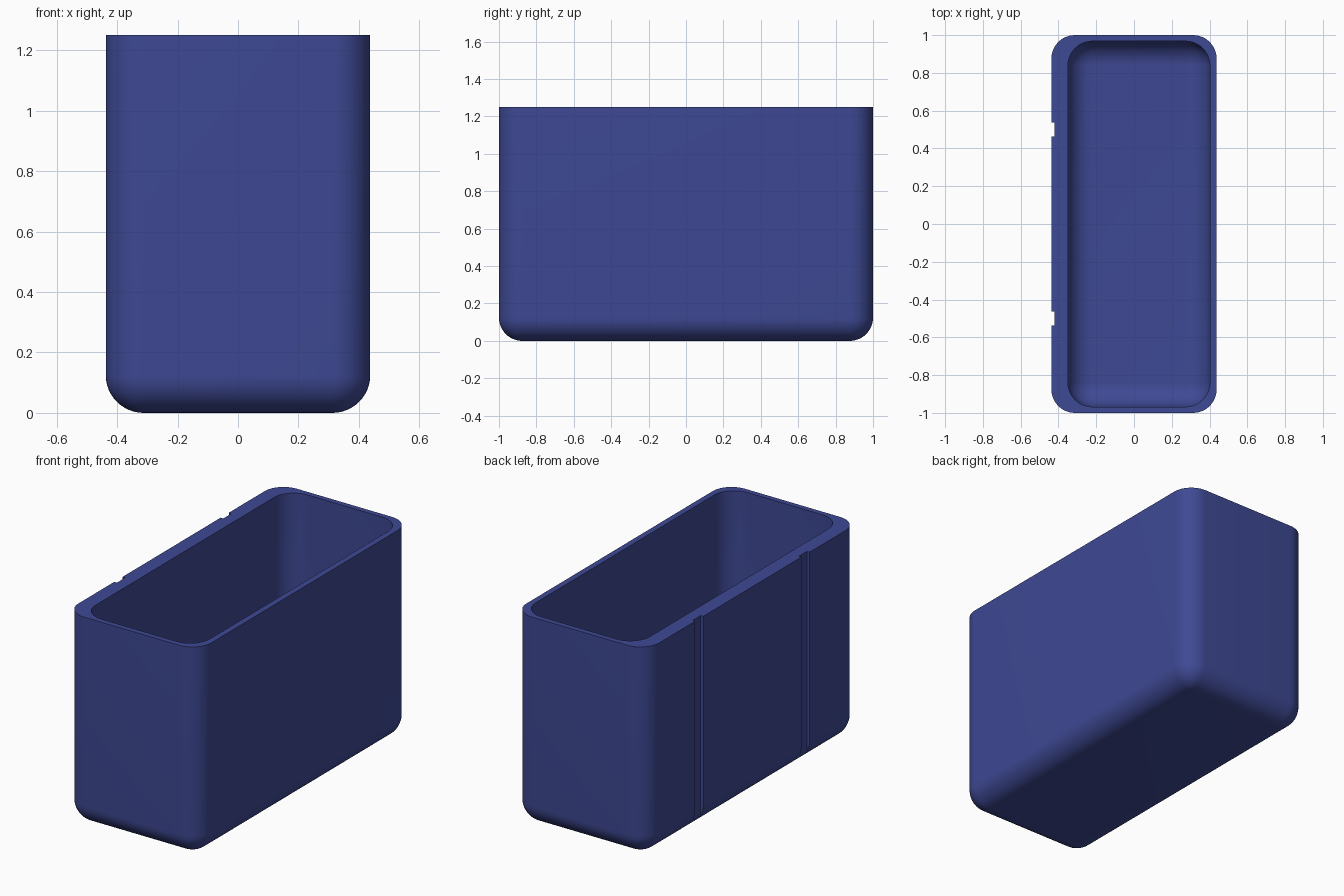
import bpy, bmesh, math

if "Cube" in bpy.data.objects:
    bpy.data.objects.remove(bpy.data.objects["Cube"])

SEG = 12  # steps per rounded quarter


def ring(bm, x0, x1, y0, y1, r, z):
    """Rounded rectangle of vertices at height z."""
    verts = []
    corners = [(x1 - r, y1 - r), (x0 + r, y1 - r), (x0 + r, y0 + r), (x1 - r, y0 + r)]
    for q, (cx, cy) in enumerate(corners):
        for i in range(SEG + 1):
            a = math.pi / 2 * (q + i / SEG)
            verts.append(bm.verts.new((cx + r * math.cos(a), cy + r * math.sin(a), z)))
    return verts


def join(bm, a, b):
    n = len(a)
    for i in range(n):
        bm.faces.new((a[i], a[(i + 1) % n], b[(i + 1) % n], b[i]))


def shell(bm, x0, x1, y0, y1, z0, z1, r):
    """Open-topped shell with ball-rounded lower edges; returns the rim ring."""
    rings = []
    for k in range(SEG + 1):
        a = math.pi / 2 * k / SEG
        d = r * (1 - math.sin(a))
        rings.append(ring(bm, x0 + d, x1 - d, y0 + d, y1 - d, r - d, z0 + r * (1 - math.cos(a))))
    rings.append(ring(bm, x0, x1, y0, y1, r, z1))
    bm.faces.new(rings[0])
    for a, b in zip(rings, rings[1:]):
        join(bm, a, b)
    return rings[-1]


# Material
navy = bpy.data.materials.new("navy_blue")
navy.diffuse_color = (0.048, 0.067, 0.296, 1)
navy.use_nodes = True
navy.node_tree.nodes["Principled BSDF"].inputs["Base Color"].default_value = navy.diffuse_color

# Bin body: outer shell, inner cavity and rim
bm = bmesh.new()
outer = shell(bm, -0.4375, 0.4375, -1, 1, 0, 1.25, 0.125)
inner = shell(bm, -0.35, 0.402, -0.968, 0.968, 0.035, 1.25, 0.13)
join(bm, outer, inner)
bmesh.ops.remove_doubles(bm, verts=bm.verts, dist=1e-5)
bmesh.ops.recalc_face_normals(bm, faces=bm.faces)
mesh = bpy.data.meshes.new("bin_body")
bm.to_mesh(mesh)
bm.free()
body = bpy.data.objects.new("bin_body", mesh)
bpy.context.collection.objects.link(body)
mesh.materials.append(navy)

# Two full-height mounting grooves on the left wall
cutters = []
for y in (-0.5, 0.5):
    bpy.ops.mesh.primitive_cube_add(size=1, location=(-0.47, y, 0.6))
    c = bpy.context.object
    c.name = "groove_cutter"
    c.scale = (0.1, 0.076, 2)
    c.hide_render = True
    cutters.append(c)
bpy.context.view_layer.update()

bpy.ops.object.select_all(action='DESELECT')
body.select_set(True)
bpy.context.view_layer.objects.active = body
for c in cutters:
    m = body.modifiers.new("groove", 'BOOLEAN')
    m.operation = 'DIFFERENCE'
    m.solver = 'EXACT'
    m.object = c
    bpy.ops.object.modifier_apply(modifier=m.name)
for c in cutters:
    bpy.data.objects.remove(c, do_unlink=True)
bpy.ops.object.shade_smooth_by_angle(angle=math.radians(30))
